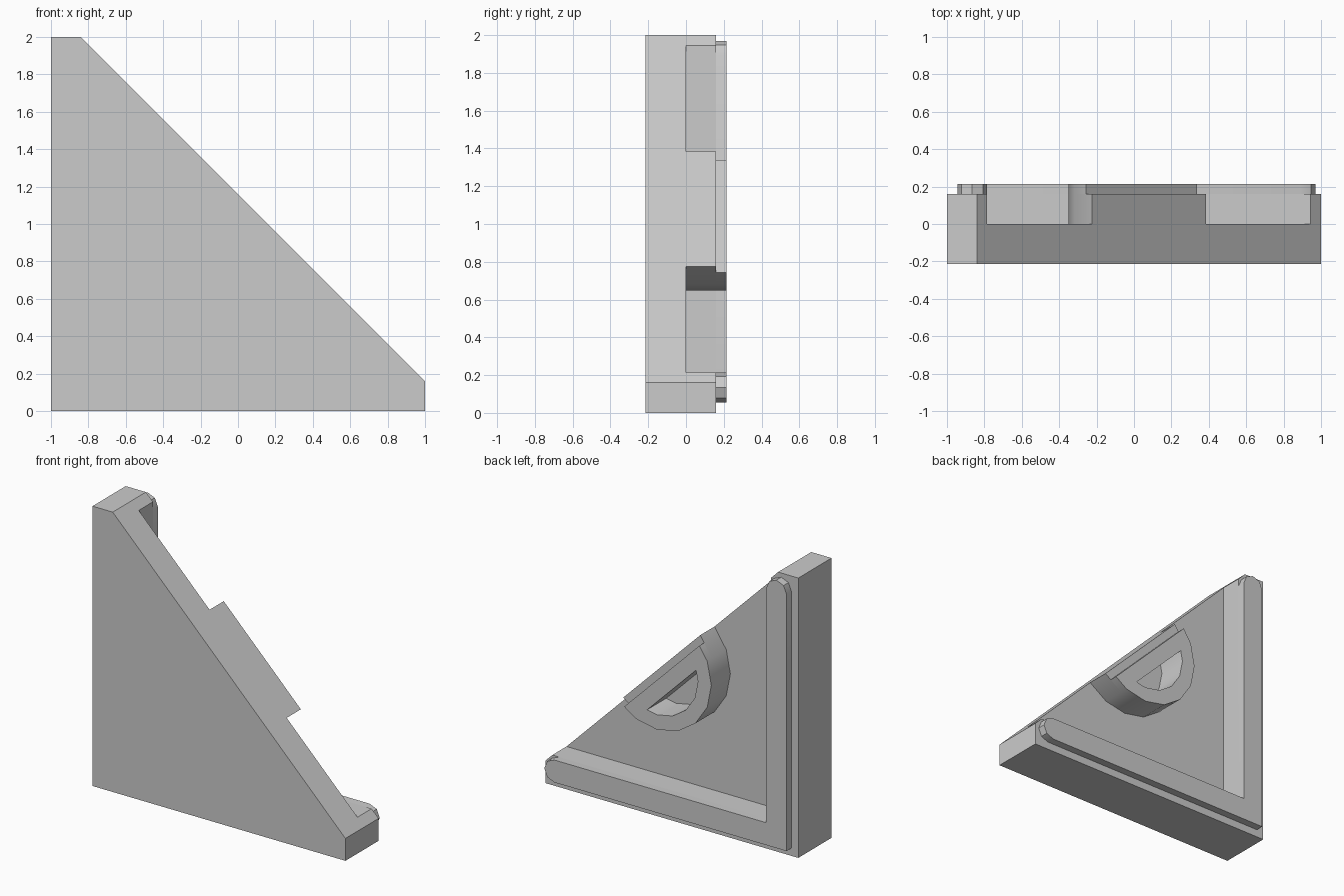
import bpy, bmesh
from math import sin, cos, pi, sqrt
from mathutils import Vector

cube = bpy.data.objects.get("Cube")
if cube:
    bpy.data.objects.remove(cube, do_unlink=True)

grey = bpy.data.materials.new("light_grey")
grey.use_nodes = True
grey.diffuse_color = (0.6, 0.6, 0.6, 1)
grey.node_tree.nodes["Principled BSDF"].inputs["Base Color"].default_value = (0.6, 0.6, 0.6, 1)

# Depth levels, from the flat front to the raised back
FRONT, FLOOR, WALL, TOP = -0.215, 0.0, 0.16, 0.215
DIAGONAL = 1.16      # slanted edge: x + z
WALL_IN = 0.215      # wall width
LIP = 0.055          # inset of the raised rim
RIM_END = 0.89       # centre of the rounded rim end


def prism(name, loops, y0, y1):
    """Extrude (x, z) loops along y; further loops become holes."""
    bm = bmesh.new()
    caps = {y0: [], y1: []}
    for loop in loops:
        rings = []
        for y in (y0, y1):
            ring = [bm.verts.new((x, y, z)) for x, z in loop]
            caps[y] += [bm.edges.new((a, b)) for a, b in zip(ring, ring[1:] + ring[:1])]
            rings.append(ring)
        low, high = rings
        for i in range(len(loop)):
            j = (i + 1) % len(loop)
            bm.faces.new((low[i], low[j], high[j], high[i]))
    for edges in caps.values():
        bmesh.ops.triangle_fill(bm, edges=edges, use_beauty=True, normal=Vector((0, 1, 0)))
    bmesh.ops.recalc_face_normals(bm, faces=bm.faces[:])
    mesh = bpy.data.meshes.new(name)
    bm.to_mesh(mesh)
    bm.free()
    mesh.materials.append(grey)
    obj = bpy.data.objects.new(name, mesh)
    bpy.context.collection.objects.link(obj)
    bpy.ops.object.select_all(action='DESELECT')
    obj.select_set(True)
    bpy.context.view_layer.objects.active = obj
    bpy.ops.object.shade_smooth_by_angle(angle=pi / 6)
    return obj


def mirrored(half):
    """Complete an outline that is symmetric across the corner bisector."""
    return half + [(z - 1, x + 1) for x, z in reversed(half)]


def half_disc(radius, cut):
    """Half of a 16-sided disc on the slanted edge, trimmed at a distance from it."""
    pts = [(radius * cos(k * pi / 8), radius * sin(k * pi / 8)) for k in range(9)]
    out = []
    for (u0, v0), (u1, v1) in zip(pts, pts[1:]):
        if v0 >= cut - 1e-6:
            out.append((u0, v0))
        if (v0 - cut) * (v1 - cut) < -1e-9:
            t = (cut - v0) / (v1 - v0)
            out.append((u0 + t * (u1 - u0), cut))
    if cut < 1e-6:
        out.append((-radius, 0))
    s = sqrt(0.5)
    return [(0.08 + s * (u - v), DIAGONAL - 0.08 - s * (u + v)) for u, v in out]


# Triangular plate with blunt tips
tip = DIAGONAL - 1
prism("base_plate", [[(-1, 0)] + mirrored([(1, 0), (1, tip)])], FRONT, FLOOR)

# L-shaped wall along the two straight edges
wall = mirrored([(1, 0), (1, tip), (DIAGONAL - WALL_IN, WALL_IN), (WALL_IN - 1, WALL_IN)])
wall.pop(4)          # the inner corner lies on the mirror line
prism("corner_wall", [[(-1, 0)] + wall], FLOOR, WALL)

# Raised rim with rounded ends on top of the wall
r = (WALL_IN - LIP) / 2
arc = [(RIM_END + r * cos(a), LIP + r + r * sin(a)) for a in (k * pi / 4 for k in range(-2, 3))]
rim = mirrored(arc + [(WALL_IN - 1, WALL_IN)])
rim.pop(len(arc))
prism("raised_rim", [[(LIP - 1, LIP)] + rim], WALL, TOP)

# Hollow half stud on the slanted edge, stepped back near its top
hollow = half_disc(0.325, 0.165)
prism("half_stud", [half_disc(0.431, 0), hollow], FLOOR, WALL)
prism("half_stud_top", [half_disc(0.431, LIP), hollow], WALL, TOP)
